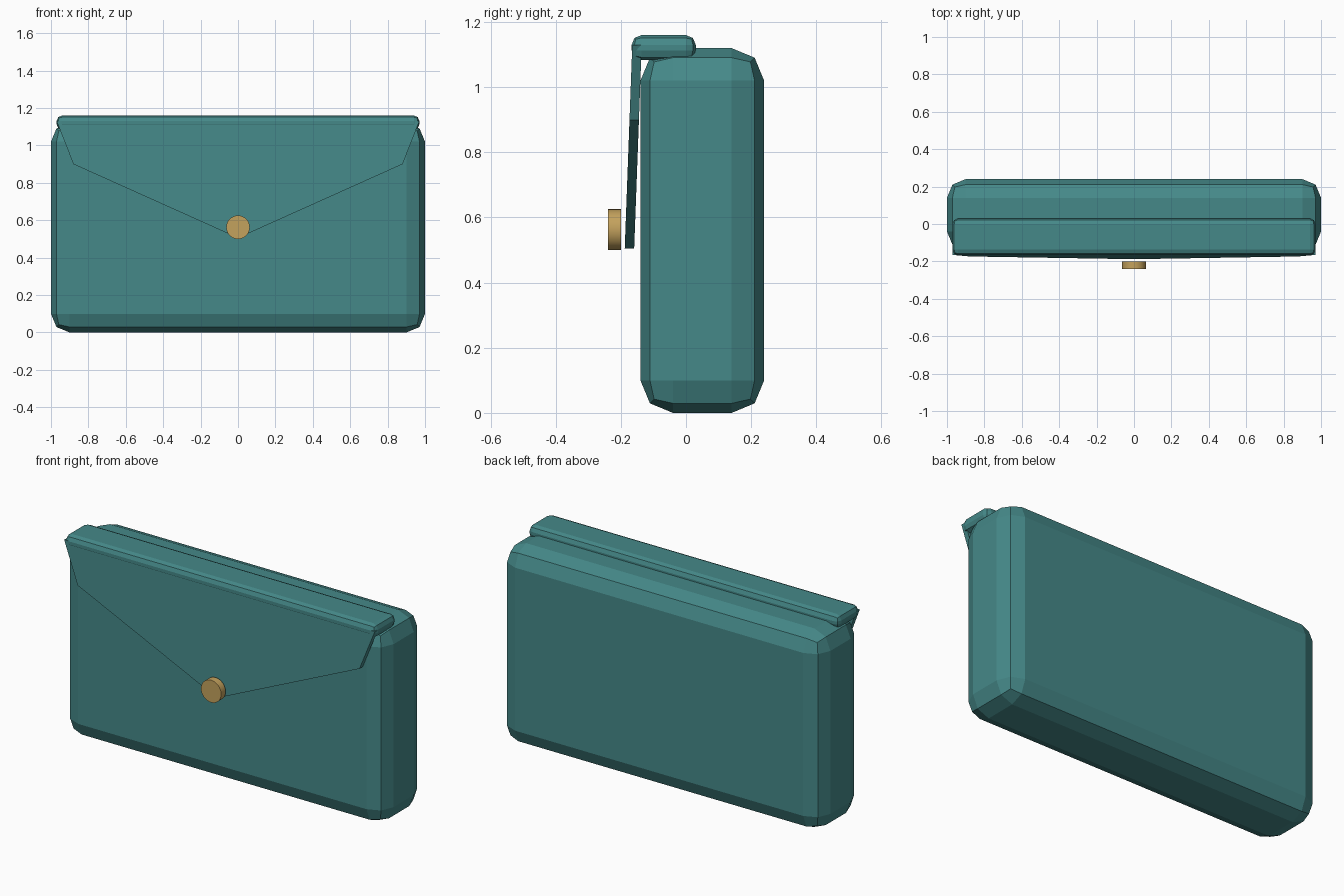
import bpy, bmesh, math
from mathutils import Vector

cube = bpy.data.objects.get("Cube")
if cube:
    bpy.data.objects.remove(cube, do_unlink=True)


def material(name, colour):
    m = bpy.data.materials.new(name)
    m.use_nodes = True
    m.diffuse_color = colour
    m.node_tree.nodes["Principled BSDF"].inputs["Base Color"].default_value = colour
    return m


teal = material("teal leather", (0.06, 0.25, 0.25, 1))
gold = material("brass", (0.55, 0.36, 0.11, 1))


def add_object(name, bm, mat):
    bmesh.ops.recalc_face_normals(bm, faces=bm.faces)
    mesh = bpy.data.meshes.new(name)
    bm.to_mesh(mesh)
    bm.free()
    mesh.materials.append(mat)
    obj = bpy.data.objects.new(name, mesh)
    bpy.context.collection.objects.link(obj)
    return obj


def bevelled_box(name, low, high, width, mat):
    low, high = Vector(low), Vector(high)
    bm = bmesh.new()
    bmesh.ops.create_cube(bm, size=1)
    bmesh.ops.scale(bm, vec=high - low, verts=bm.verts)
    bmesh.ops.translate(bm, vec=(low + high) / 2, verts=bm.verts)
    obj = add_object(name, bm, mat)
    mod = obj.modifiers.new("Rounded edges", "BEVEL")
    mod.width, mod.segments = width, 2
    return obj


# Pouch body and the folded ridge along its top
bevelled_box("body", (-1, -0.14, 0), (1, 0.24, 1.12), 0.1, teal)
bevelled_box("flap_fold", (-0.97, -0.167, 1.083), (0.97, 0.03, 1.16), 0.03, teal)

# Pointed front flap, leaning slightly outward towards its tip
outline = [(-0.97, 1.13), (-0.88, 0.9), (0, 0.505), (0.88, 0.9), (0.97, 1.13)]
bm = bmesh.new()
front = [bm.verts.new((x, -0.165 - 0.037 * (1.13 - z), z)) for x, z in outline]
face = bm.faces.new(front)
extruded = bmesh.ops.extrude_face_region(bm, geom=[face], use_keep_orig=True)
back = [v for v in extruded["geom"] if isinstance(v, bmesh.types.BMVert)]
bmesh.ops.translate(bm, vec=(0, 0.029, 0), verts=back)
add_object("front_flap", bm, teal)

# Round clasp
bpy.ops.mesh.primitive_cylinder_add(vertices=32, radius=0.063, depth=0.04,
                                    location=(0, -0.22, 0.5625),
                                    rotation=(math.pi / 2, 0, 0))
clasp = bpy.context.object
clasp.name = "clasp_button"
clasp.data.materials.append(gold)
bpy.ops.object.shade_smooth_by_angle(angle=math.radians(40))
